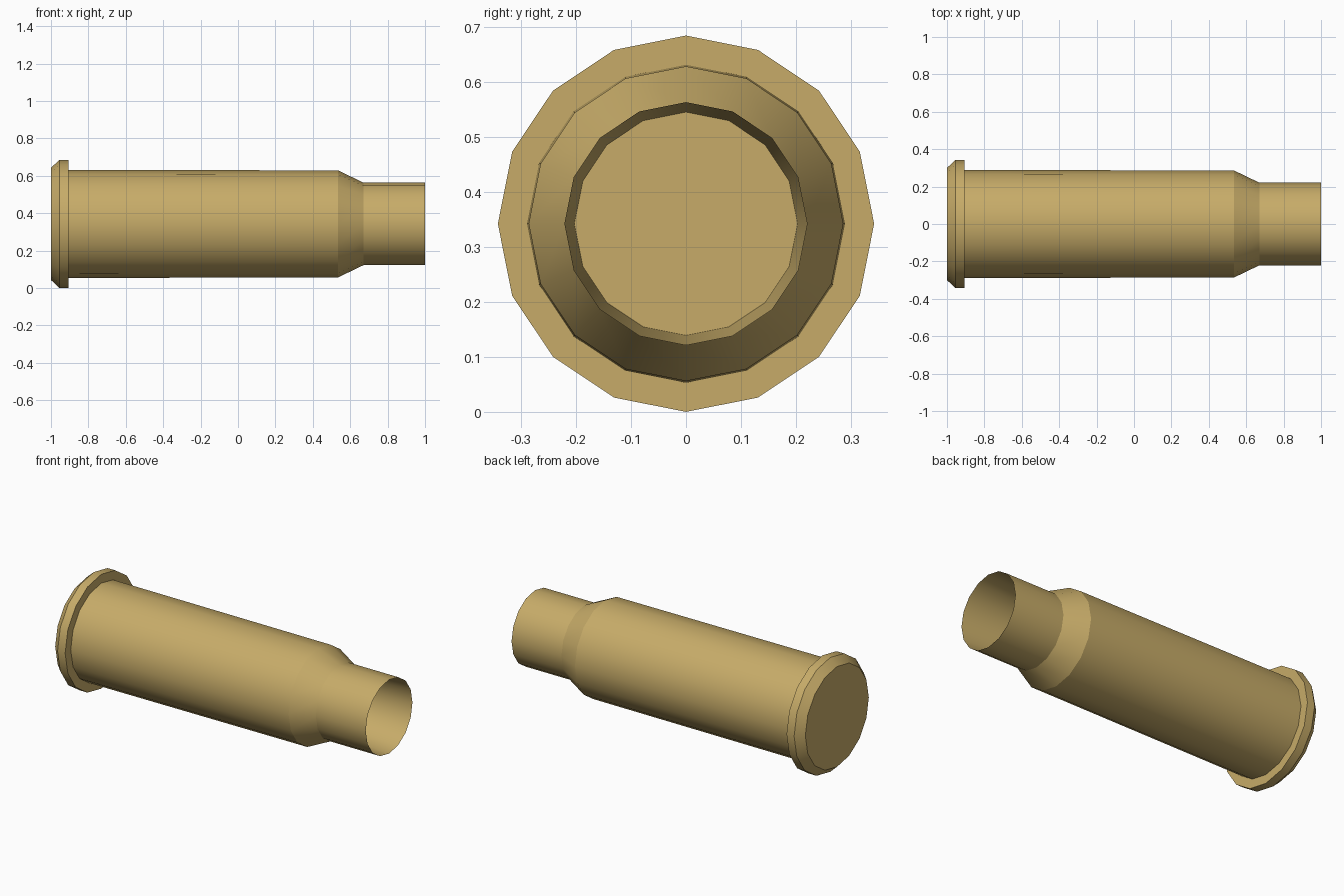
import bpy, bmesh, math

if "Cube" in bpy.data.objects:
    bpy.data.objects.remove(bpy.data.objects["Cube"])

SIDES = 16
AXIS_Z = 0.343

# Profile along x: (x, radius), from the base, over the outside, into the mouth
PROFILE = [
    (-1.0, 0.30), (-0.955, 0.342), (-0.905, 0.342),   # bevelled rim
    (-0.905, 0.289), (0.535, 0.286),                  # body
    (0.67, 0.221), (1.0, 0.221),                      # shoulder and neck
    (0.70, 0.203),                                    # hollow mouth
]


def lathe(name, profile):
    bm = bmesh.new()
    rings = []
    for x, r in profile:
        ring = []
        for i in range(SIDES):
            a = 2 * math.pi * i / SIDES
            ring.append(bm.verts.new((x, r * math.sin(a), AXIS_Z + r * math.cos(a))))
        rings.append(ring)
    for a, b in zip(rings, rings[1:]):
        for i in range(SIDES):
            j = (i + 1) % SIDES
            bm.faces.new((a[i], a[j], b[j], b[i]))
    bm.faces.new(rings[0])     # base
    bm.faces.new(rings[-1])    # floor of the mouth
    bmesh.ops.recalc_face_normals(bm, faces=bm.faces)
    mesh = bpy.data.meshes.new(name)
    bm.to_mesh(mesh)
    bm.free()
    obj = bpy.data.objects.new(name, mesh)
    bpy.context.collection.objects.link(obj)
    return obj


casing = lathe("casing", PROFILE)

# Brass colour
brass = bpy.data.materials.new("brass")
brass.diffuse_color = (0.57, 0.41, 0.14, 1)
brass.use_nodes = True
brass.node_tree.nodes["Principled BSDF"].inputs["Base Color"].default_value = brass.diffuse_color
casing.data.materials.append(brass)

# Smooth around the barrel, sharp at the rim, shoulder and mouth
bpy.context.view_layer.objects.active = casing
casing.select_set(True)
bpy.ops.object.shade_smooth_by_angle(angle=math.radians(24))
